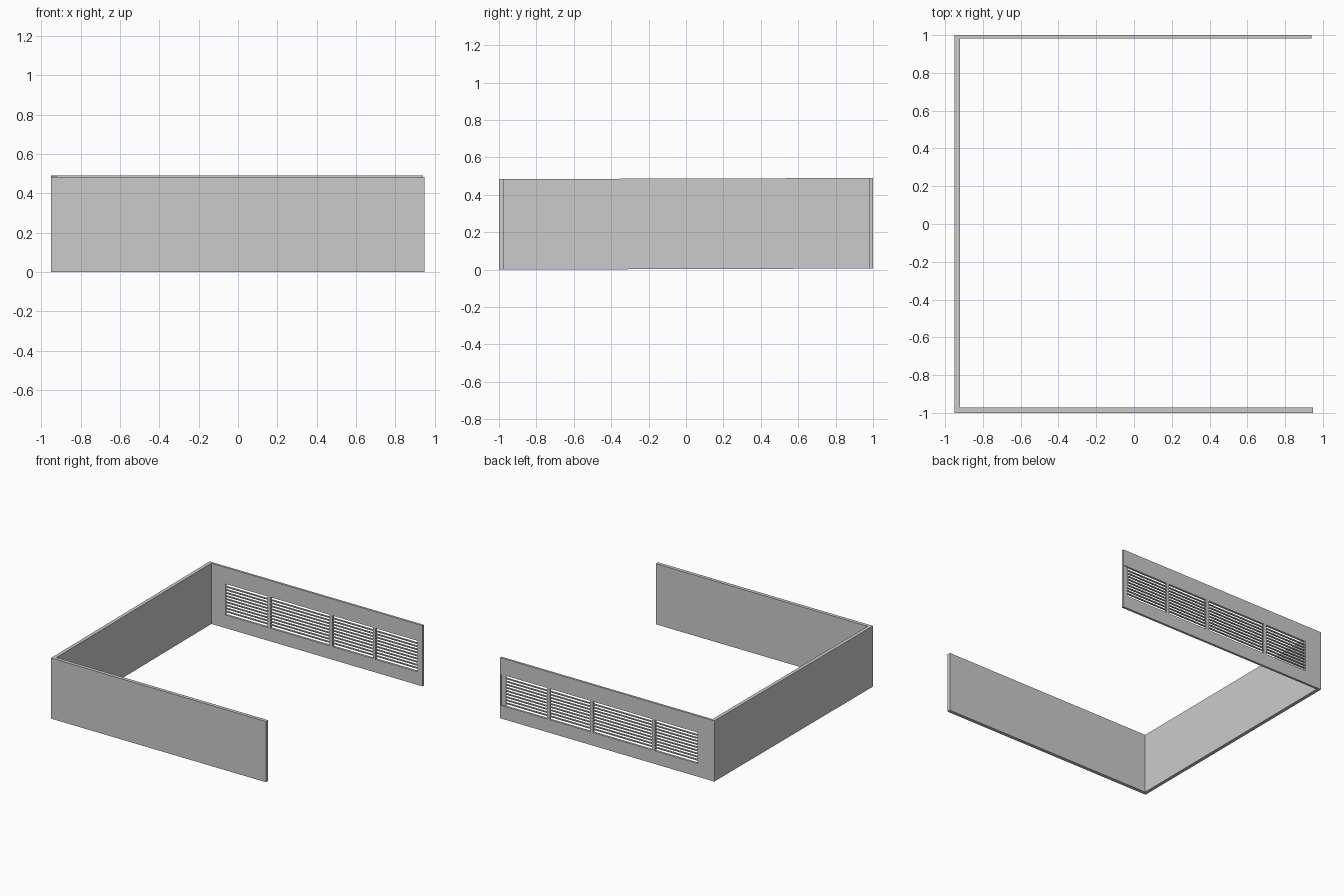
import bpy, bmesh

if "Cube" in bpy.data.objects:
    bpy.data.objects.remove(bpy.data.objects["Cube"])

H = 0.484
def lean(me):
    # the whole piece tips very slightly up toward the back
    for v in me.vertices:
        v.co.z += 0.003 * (v.co.y + 1)

def obj(name, bm):
    bmesh.ops.recalc_face_normals(bm, faces=bm.faces)
    me = bpy.data.meshes.new(name)
    bm.to_mesh(me)
    bm.free()
    lean(me)
    o = bpy.data.objects.new(name, me)
    bpy.context.collection.objects.link(o)
    return o

def box(bm, x0, x1, y0, y1, z0, z1):
    vs = bmesh.ops.create_cube(bm, size=1)["verts"]
    for v in vs:
        v.co = ((x0 + x1) / 2 + v.co.x * (x1 - x0),
                (y0 + y1) / 2 + v.co.y * (y1 - y0),
                (z0 + z1) / 2 + v.co.z * (z1 - z0))

# U-shaped wall from its plan outline
plan = [(-.95, -1), (.947, -1), (.947, -.972), (-.922, -.972),
        (-.922, .982), (.94, .982), (.94, 1), (-.95, 1)]
bm = bmesh.new()
face = bm.faces.new([bm.verts.new((x, y, 0)) for x, y in plan])
ext = bmesh.ops.extrude_face_region(bm, geom=[face])
for v in ext["geom"]:
    if isinstance(v, bmesh.types.BMVert):
        v.co.z = H
walls = obj("walls", bm)

# vent opening, and the shallow step at its open end
X0, X1, Z0, Z1 = -.80, .895, .105, .352
def cut(name, *dims):
    bm = bmesh.new()
    box(bm, *dims)
    c = obj(name, bm)
    c.hide_render = True
    c.hide_viewport = True
    m = walls.modifiers.new(name, "BOOLEAN")
    m.operation = "DIFFERENCE"
    m.solver = "EXACT"
    m.object = c

cut("vent_cutter", X0, X1, .95, 1.05, Z0, Z1)
cut("step_cutter", .86, .932, .993, 1.05, Z0, Z1)

# upright dividers
bm = bmesh.new()
for x in (-.415, .135, .515):
    box(bm, x - .013, x + .013, .982, 1, Z0, Z1)
obj("vent_dividers", bm)

# horizontal slats
bm = bmesh.new()
n = 9
pitch = (Z1 - Z0) / (n + 1)
for i in range(1, n + 1):
    z = Z0 + i * pitch
    box(bm, X0, X1, .985, .997, z - .004, z + .004)
obj("vent_slats", bm)
